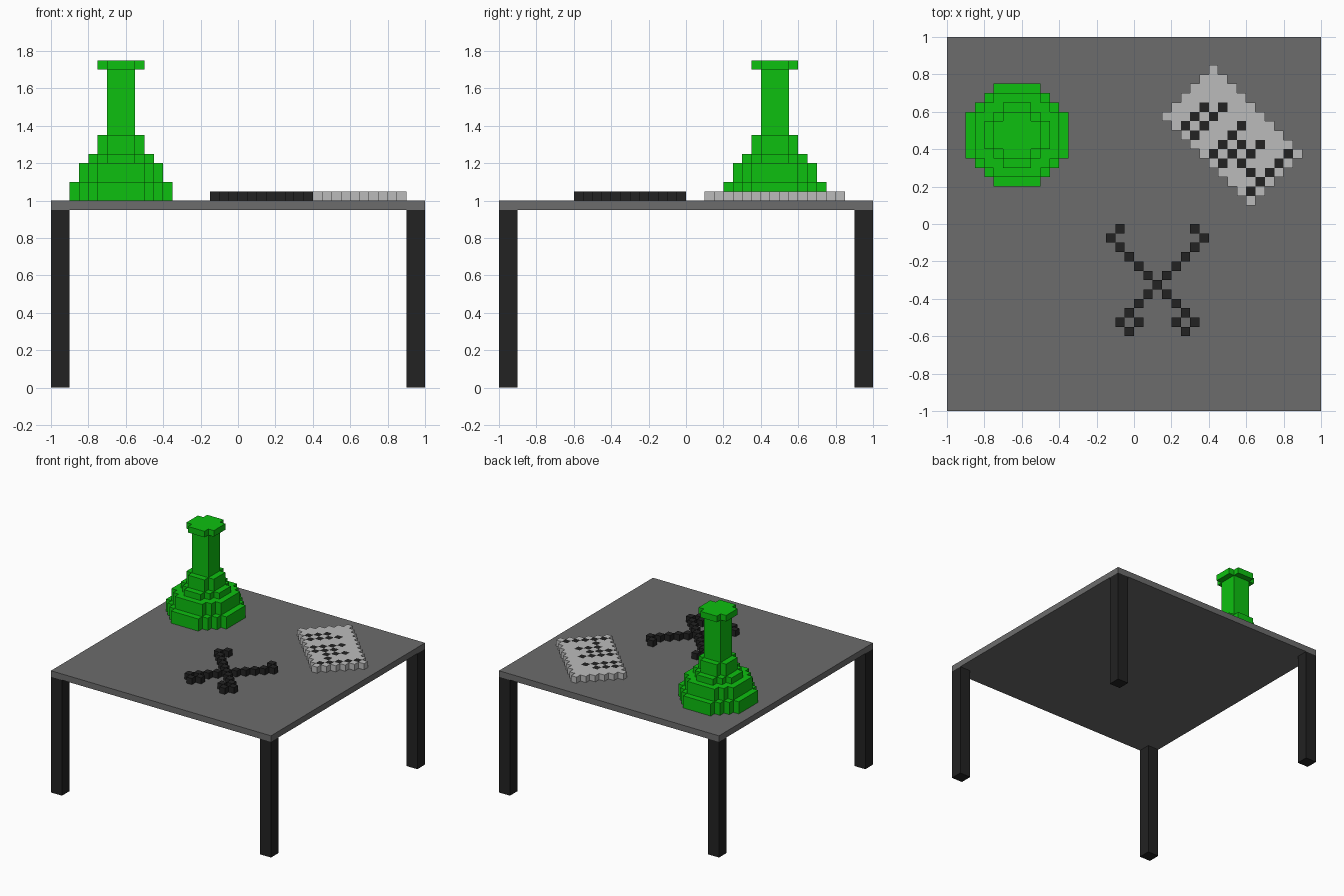
import bpy
import bmesh
import math

cube = bpy.data.objects.get("Cube")
if cube:
    bpy.data.objects.remove(cube, do_unlink=True)

U = 0.05  # size of one block


def make_material(name, rgb):
    mat = bpy.data.materials.new(name)
    mat.use_nodes = True
    color = (*rgb, 1.0)
    mat.diffuse_color = color
    bsdf = next(n for n in mat.node_tree.nodes if n.type == 'BSDF_PRINCIPLED')
    bsdf.inputs["Base Color"].default_value = color
    return mat


GREY = make_material("table grey", (0.15, 0.15, 0.15))
BLACK = make_material("black", (0.016, 0.016, 0.016))
GREEN = make_material("bright green", (0.004, 0.53, 0.005))
PAPER = make_material("paper grey", (0.50, 0.50, 0.50))


def finish(name, bm, materials):
    mesh = bpy.data.meshes.new(name)
    bm.to_mesh(mesh)
    bm.free()
    for mat in materials:
        mesh.materials.append(mat)
    obj = bpy.data.objects.new(name, mesh)
    bpy.context.collection.objects.link(obj)
    return obj


def box(name, lo, hi, mat):
    bm = bmesh.new()
    bmesh.ops.create_cube(bm, size=1)
    for v in bm.verts:
        v.co = [(a + b) / 2 + c * (b - a) for a, b, c in zip(lo, hi, v.co)]
    return finish(name, bm, [mat])


def add_blocks(bm, cells, z0, z1, origin=(0, 0), ink=()):
    """Extrude a set of grid cells from z0 to z1, walling only open edges."""
    for i, j in sorted(cells):
        x0, y0 = origin[0] + i * U, origin[1] + j * U
        ring = [(x0, y0), (x0 + U, y0), (x0 + U, y0 + U), (x0, y0 + U)]
        faces = [[(*p, z1) for p in ring], [(*p, z0) for p in reversed(ring)]]
        for k, (di, dj) in enumerate([(0, -1), (1, 0), (0, 1), (-1, 0)]):
            if (i + di, j + dj) not in cells:
                a, b = ring[k], ring[(k + 1) % 4]
                faces.append([(*a, z0), (*b, z0), (*b, z1), (*a, z1)])
        for pts in faces:
            face = bm.faces.new([bm.verts.new(p) for p in pts])
            face.material_index = int((i, j) in ink)


def disc(width):
    """Cells of a round blocky disc with an odd width."""
    n = width // 2
    r2 = (width / 2) ** 2
    return {(i, j) for i in range(-n, n + 1) for j in range(-n, n + 1)
            if i * i + j * j <= r2}


# Table
box("table_top", (-1, -1, 0.95), (1, 1, 1), GREY)
for side, sx in (("left", 1), ("right", -1)):
    for end, sy in (("front", -1), ("back", 1)):
        cx, cy = sx * 0.95, sy * 0.95
        box(f"{end}_{side}_leg", (cx - U, cy - U, 0), (cx + U, cy + U, 0.95), BLACK)

# Flask: stacked discs as (width in blocks, bottom, top)
bm = bmesh.new()
for width, z0, z1 in [(11, 1.0, 1.1), (9, 1.1, 1.2), (7, 1.2, 1.25),
                      (5, 1.25, 1.35), (3, 1.35, 1.7), (5, 1.7, 1.75)]:
    layer = bmesh.new()
    add_blocks(layer, disc(width), z0, z1, origin=(-0.65, 0.45))
    bmesh.ops.remove_doubles(layer, verts=layer.verts, dist=0.001)
    bmesh.ops.dissolve_limit(layer, angle_limit=math.radians(1),
                             verts=layer.verts, edges=layer.edges)
    tmp = bpy.data.meshes.new("layer")
    layer.to_mesh(tmp)
    layer.free()
    bm.from_mesh(tmp)
    bpy.data.meshes.remove(tmp)
finish("flask", bm, [GREEN])

# Paper sheet turned 45 degrees, with diagonal lines of writing
sheet = {(i, j) for i in range(3, 18) for j in range(2, 17)
         if 14 <= i + j <= 24 and -8 <= i - j <= 10}
# line position (i - j) -> marks along the line (i + j)
lines = {-5: (15, 17, 19), -3: (15, 17, 19, 21), 1: (15, 17, 19, 21),
         3: (15, 17, 19), 5: (17, 19, 21), 7: (17,), 9: (15, 17, 19, 21, 23)}
writing = {((s + d) // 2, (s - d) // 2) for d, marks in lines.items() for s in marks}
bm = bmesh.new()
add_blocks(bm, sheet, 1.0, 1.05, ink=writing)
finish("paper_sheet", bm, [PAPER, BLACK])

# Crossed tools: one half as (offset from centre column, row), mirrored
half = [(abs(j + 7), j) for j in range(-10, -2)]
half += [(4, -1), (5, -2), (4, -11), (2, -11), (3, -12)]
crossed = {(2 + s * d, j) for d, j in half for s in (1, -1)}
bm = bmesh.new()
add_blocks(bm, crossed, 1.0, 1.05)
finish("crossed_tools", bm, [BLACK])
